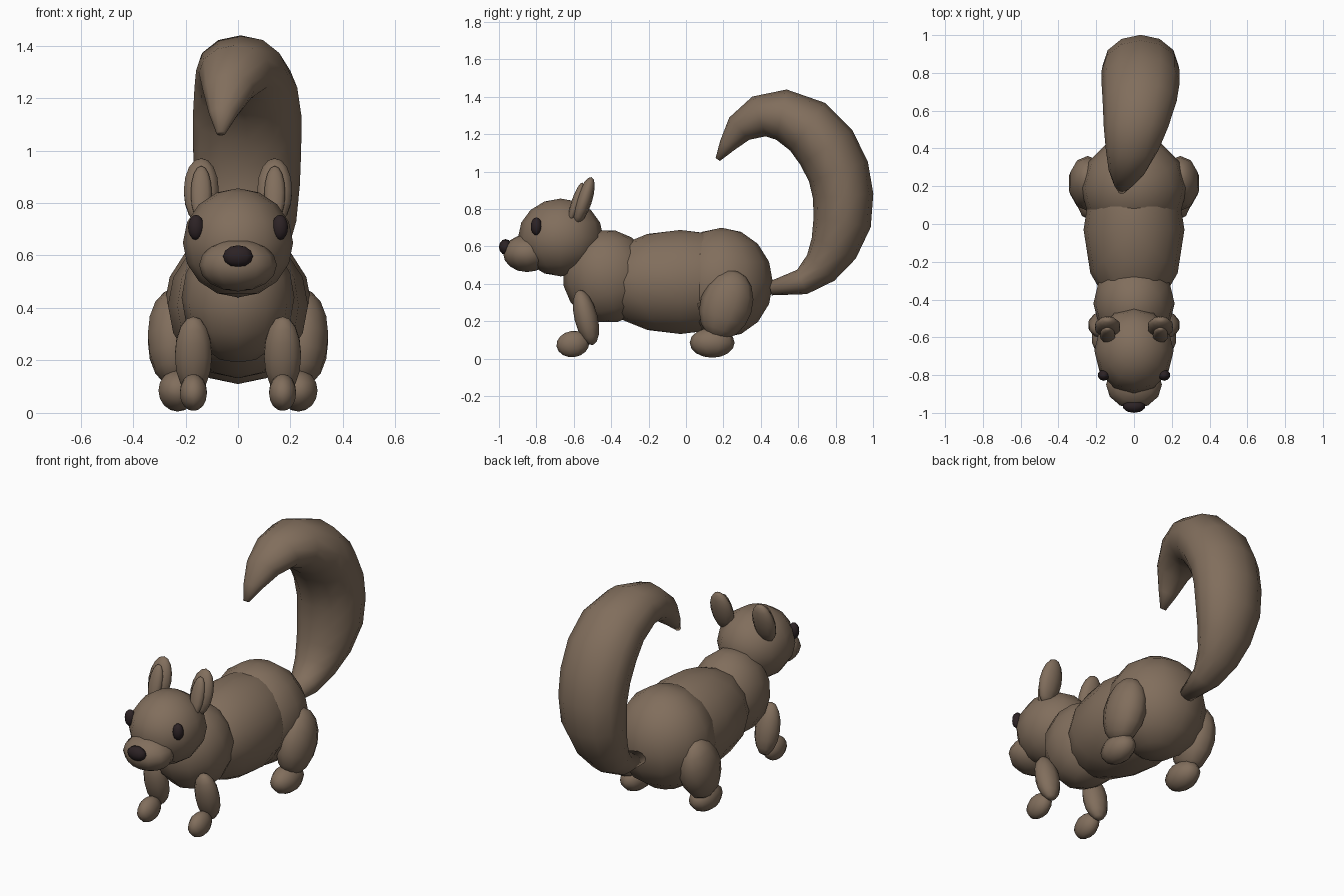
import bpy, bmesh, math
from mathutils import Vector

if "Cube" in bpy.data.objects:
    bpy.data.objects.remove(bpy.data.objects["Cube"])


def material(name, colour):
    mat = bpy.data.materials.new(name)
    mat.use_nodes = True
    mat.diffuse_color = (*colour, 1)
    mat.node_tree.nodes["Principled BSDF"].inputs["Base Color"].default_value = (*colour, 1)
    return mat


FUR = material("brown fur", (0.22, 0.156, 0.108))
DARK = material("dark nose and eyes", (0.025, 0.016, 0.018))


def finish(name, bm, mat):
    bmesh.ops.recalc_face_normals(bm, faces=bm.faces)
    mesh = bpy.data.meshes.new(name)
    bm.to_mesh(mesh)
    bm.free()
    mesh.materials.append(mat)
    mesh.shade_smooth()
    obj = bpy.data.objects.new(name, mesh)
    bpy.context.collection.objects.link(obj)
    return obj


def ellipsoid(name, centre, radii, tilt=0, mat=FUR, segments=12, rings=8):
    bm = bmesh.new()
    bmesh.ops.create_uvsphere(bm, u_segments=segments, v_segments=rings, radius=1)
    bmesh.ops.scale(bm, vec=radii, verts=bm.verts)
    obj = finish(name, bm, mat)
    obj.location = centre
    obj.rotation_euler.x = math.radians(tilt)
    return obj


def pair(name, centre, radii, tilt=0, mat=FUR):
    x, y, z = centre
    for side, sign in (("left", 1), ("right", -1)):
        ellipsoid(f"{side}_{name}", (sign * x, y, z), radii, tilt, mat, 10, 8)


# Torso and head
ellipsoid("body", (0, -0.03, 0.41), (0.267, 0.46, 0.278))
ellipsoid("haunches", (0, 0.19, 0.405), (0.282, 0.275, 0.295))
ellipsoid("chest", (0, -0.42, 0.44), (0.215, 0.24, 0.25), 12)
ellipsoid("head", (0, -0.67, 0.648), (0.21, 0.228, 0.208))
ellipsoid("muzzle", (0, -0.85, 0.563), (0.148, 0.128, 0.1))
ellipsoid("nose", (0, -0.965, 0.597), (0.06, 0.035, 0.042), 0, DARK, 10, 6)

# Face details
pair("eye", (0.16, -0.8, 0.707), (0.032, 0.03, 0.048), 0, DARK)
pair("ear", (0.14, -0.545, 0.845), (0.07, 0.042, 0.132), -18)
pair("inner_ear", (0.14, -0.588, 0.835), (0.042, 0.025, 0.112), -18)

# Legs and feet
pair("front_leg", (0.17, -0.535, 0.22), (0.074, 0.062, 0.152), 14)
pair("front_paw", (0.17, -0.605, 0.078), (0.054, 0.088, 0.07), 8)
pair("thigh", (0.245, 0.215, 0.287), (0.104, 0.14, 0.19), -18)
pair("hind_foot", (0.23, 0.14, 0.085), (0.077, 0.12, 0.08), 0)

# Tail: x, y, z, radius along its curl
path = [
    (0, 0.45, 0.375, 0.037), (0.005, 0.62, 0.41, 0.07), (0.01, 0.72, 0.485, 0.1),
    (0.02, 0.79, 0.59, 0.13), (0.03, 0.835, 0.73, 0.155), (0.035, 0.84, 0.87, 0.162),
    (0.035, 0.815, 1.0, 0.166), (0.035, 0.75, 1.13, 0.167), (0.03, 0.65, 1.24, 0.158),
    (0.01, 0.51, 1.305, 0.137), (-0.01, 0.39, 1.295, 0.112), (-0.035, 0.285, 1.23, 0.08),
    (-0.055, 0.22, 1.14, 0.045), (-0.065, 0.17, 1.065, 0.014),
]
SIDES = 12
WIDEN = 1.24
bm = bmesh.new()
rings = []
for i, (x, y, z, r) in enumerate(path):
    before, after = path[max(i - 1, 0)], path[min(i + 1, len(path) - 1)]
    along = Vector((0, after[1] - before[1], after[2] - before[2])).normalized()
    across = Vector((1, 0, 0))
    outward = along.cross(across)
    rings.append([
        bm.verts.new(Vector((x, y, z)) + r * (WIDEN * math.cos(a) * across + math.sin(a) * outward))
        for a in (math.tau * k / SIDES for k in range(SIDES))
    ])
for low, high in zip(rings, rings[1:]):
    for k in range(SIDES):
        n = (k + 1) % SIDES
        bm.faces.new((low[k], low[n], high[n], high[k]))
bm.faces.new(rings[0])
bm.faces.new(rings[-1])
finish("tail", bm, FUR)
